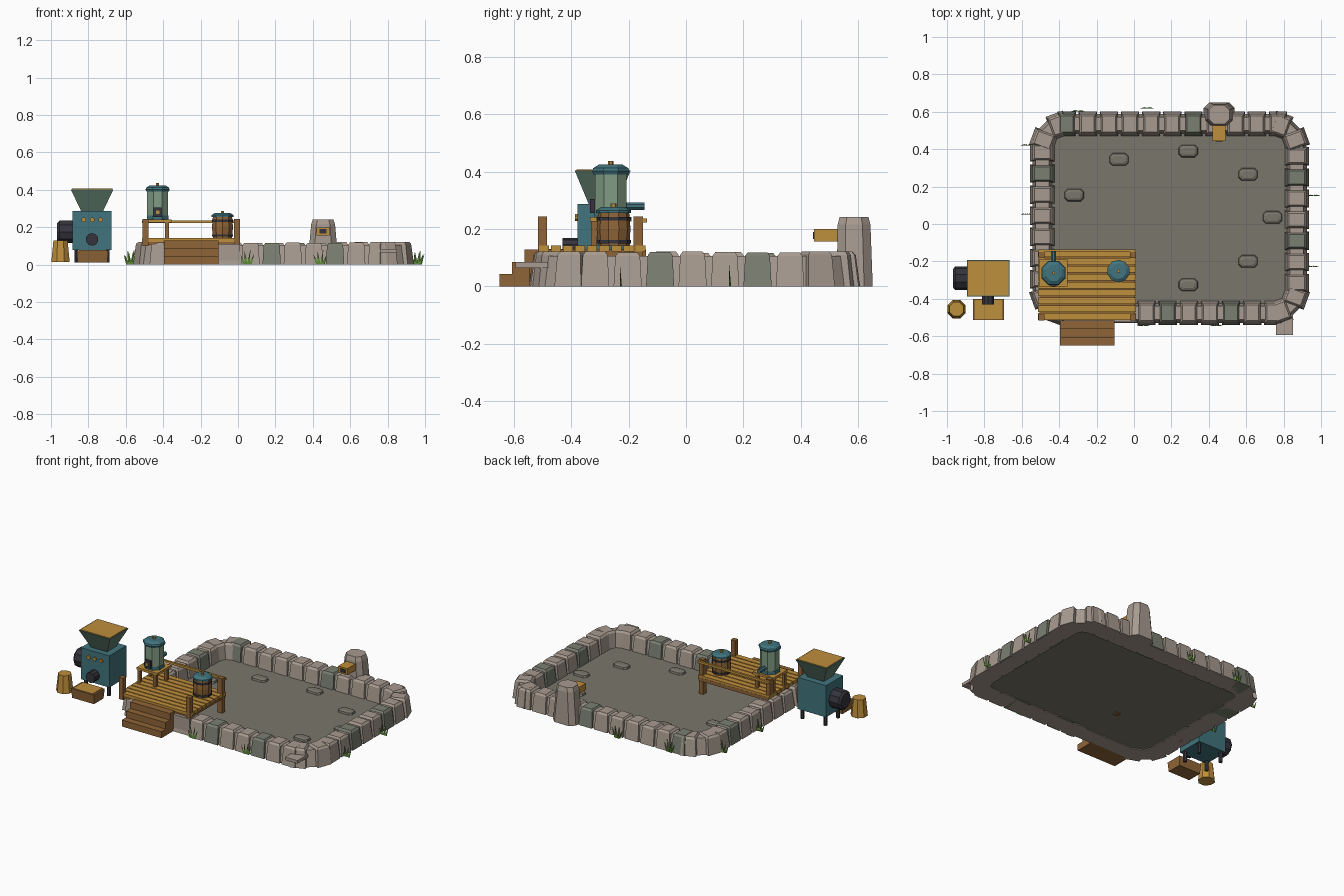
import bpy, bmesh, math, random
from mathutils import Matrix, Vector

if "Cube" in bpy.data.objects:
    bpy.data.objects.remove(bpy.data.objects["Cube"])

random.seed(4)


def mat(name, hexcol):
    def lin(c):
        return c / 12.92 if c <= 0.04045 else ((c + 0.055) / 1.055) ** 2.4
    m = bpy.data.materials.new(name)
    rgb = [lin(int(hexcol[i:i + 2], 16) / 255) for i in (0, 2, 4)]
    m.diffuse_color = (*rgb, 1)
    m.use_nodes = True
    m.node_tree.nodes["Principled BSDF"].inputs["Base Color"].default_value = m.diffuse_color
    return m


STONE = mat("pale_stone", "A89B90")
MOSS = mat("mossy_stone", "7B7F71")
FLOOR = mat("basin_floor", "7A776B")
LIGHT = mat("light_wood", "BE8E3C")
BROWN = mat("brown_wood", "8F6537")
TEAL = mat("teal_metal", "41747D")
GREEN = mat("pale_green", "809D84")
HOPPER = mat("hopper_green", "5F7C6C")
DARK = mat("dark_metal", "35343C")
GRASS = mat("grass_green", "5C8A38")


def finish(name, bm, m):
    bmesh.ops.recalc_face_normals(bm, faces=bm.faces)
    me = bpy.data.meshes.new(name)
    bm.to_mesh(me)
    bm.free()
    me.materials.append(m)
    ob = bpy.data.objects.new(name, me)
    bpy.context.collection.objects.link(ob)
    return ob


def box(name, x0, x1, y0, y1, z0, z1, m):
    bm = bmesh.new()
    bmesh.ops.create_cube(bm, size=1, matrix=Matrix.Translation(
        ((x0 + x1) / 2, (y0 + y1) / 2, (z0 + z1) / 2)) @ Matrix.Diagonal((x1 - x0, y1 - y0, z1 - z0, 1)))
    return finish(name, bm, m)


def loft(name, rings, m):
    """Closed skin through a list of equal-length point rings."""
    bm = bmesh.new()
    rs = [[bm.verts.new(p) for p in r] for r in rings]
    n = len(rs[0])
    for a, b in zip(rs, rs[1:]):
        for i in range(n):
            bm.faces.new((a[i], a[(i + 1) % n], b[(i + 1) % n], b[i]))
    bm.faces.new(rs[0])
    bm.faces.new(rs[-1])
    return finish(name, bm, m)


def lathe(name, loc, prof, m, n=8, axis='Z', sx=1, sy=1):
    """Faceted round part; prof is a list of (radius, height)."""
    rot = {'Z': Matrix(), 'X': Matrix.Rotation(math.pi / 2, 4, 'Y'), 'Y': Matrix.Rotation(-math.pi / 2, 4, 'X')}[axis]
    T = Matrix.Translation(loc) @ rot
    return loft(name, [[T @ Vector((sx * r * math.cos(2 * math.pi * (i + .5) / n),
                                    sy * r * math.sin(2 * math.pi * (i + .5) / n), h))
                        for i in range(n)] for r, h in prof], m)


def rect(cx, cy, hx, hy, z, c=0.0):
    """Rectangle ring, with cut corners when c > 0."""
    if not c:
        return [Vector((cx + a * hx, cy + b * hy, z)) for a, b in ((-1, -1), (1, -1), (1, 1), (-1, 1))]
    return [Vector((cx + x, cy + y, z)) for x, y in (
        (-hx + c, -hy), (hx - c, -hy), (hx, -hy + c), (hx, hy - c),
        (hx - c, hy), (-hx + c, hy), (-hx, hy - c), (-hx, -hy + c))]


# --- Basin: rounded ring wall and floor ---
CX, CY, HX, HY, R = 0.19, 0.03, 0.68, 0.505, 0.13
CORNERS = ((1, 1, 0), (-1, 1, 90), (-1, -1, 180), (1, -1, 270))


def outline(off, z):
    pts = []
    for sx, sy, a0 in CORNERS:
        for k in range(4):
            a = math.radians(a0 + 30 * k)
            pts.append((CX + sx * (HX - R) + (R + off) * math.cos(a),
                        CY + sy * (HY - R) + (R + off) * math.sin(a), z))
    return pts


bm = bmesh.new()
prof = [(0.054, 0), (0.036, 0.106), (-0.036, 0.106), (-0.054, 0)]
rs = [[bm.verts.new(p) for p in outline(o, z)] for o, z in prof]
for a, b in zip(rs, rs[1:] + rs[:1]):
    for i in range(16):
        bm.faces.new((a[i], a[(i + 1) % 16], b[(i + 1) % 16], b[i]))
finish("wall_core", bm, STONE)
loft("basin_floor", [outline(-0.045, 0.006), outline(-0.045, 0.016)], FLOOR)


def wall_stone(x, y, ang, dark):
    h = 0.119 + random.uniform(-0.004, 0.004)
    T = Matrix.Translation((x, y, 0)) @ Matrix.Rotation(ang, 4, 'Z')
    rings = [rect(0, 0, 0.049, 0.066, 0), rect(0, 0, 0.043, 0.052, h - 0.012),
             rect(0, 0, 0.034, 0.042, h)]
    loft("wall_stone", [[T @ p for p in r] for r in rings], MOSS if dark else STONE)


P = 0.113
for k in range(-1, 6):
    wall_stone(0.18 + P * k, CY - HY, 0, k in (0, 3))
for k in range(11):
    wall_stone(-0.36 + P * k, CY + HY, 0, k in (0, 6))
for k in range(-2, 5):
    wall_stone(CX + HX, -0.09 + P * k, math.pi / 2, k in (0, 3))
    wall_stone(CX - HX, 0.27 + P * (k - 3), math.pi / 2, k == 3)
for sx, sy, a0 in CORNERS:
    for d in (20, 70):
        a = math.radians(a0 + d)
        wall_stone(CX + sx * (HX - R) + R * math.cos(a), CY + sy * (HY - R) + R * math.sin(a),
                   a + math.pi / 2, False)

# Plain wall panel beneath the deck, overflow lip, loose floor stones
box("deck_wall_panel", -0.40, 0.012, -0.525, -0.43, 0, 0.11, STONE)
box("overflow_lip", 0.76, 0.85, -0.593, -0.48, 0.065, 0.085, STONE)
for x, y in ((-.08, .345), (.29, .39), (.61, .265), (.74, .035), (.61, -.2), (.29, -.325), (-.32, .155)):
    loft("floor_stone", [rect(x, y, .052, .034, .014, .016), rect(x, y, .048, .030, .028, .016),
                         rect(x, y, .034, .018, .034, .01)], FLOOR)

# --- Inlet pillar with wooden spout ---
loft("inlet_pillar", [rect(.455, .587, .083, .063, 0, .03), rect(.455, .585, .064, .057, .215, .028),
                      rect(.455, .585, .055, .05, .242, .025)], STONE)
box("spout", .421, .489, .445, .54, .157, .20, LIGHT)
box("spout_opening", .436, .474, .442, .447, .166, .19, DARK)

# --- Deck, frame, stairs, posts and rail ---
box("deck_frame", -.505, .005, -.505, -.14, .105, .128, BROWN)
n, y0, w = 9, -0.512, 0.378 / 9
for i in range(n):
    box("deck_plank", -.512, .012, y0 + i * w, y0 + (i + 1) * w - .007, .122, .143, LIGHT)
for i in range(3):
    box("stair", -.395, -.105, -.65 + .044 * i, -.515, .043 * i, .043 * (i + 1), BROWN)
for x in (-.495, -.005):
    box("front_post", x - .016, x + .016, -.515, -.484, .10, .244, BROWN)
    box("back_post", x - .016, x + .016, -.182, -.15, 0, .244, BROWN)
box("back_rail", -.512, .012, -.15, -.136, .222, .237, LIGHT)

# --- Stand with tall green vessel ---
VX, VY = -.43, -.262
box("stand_top", -.508, -.355, -.335, -.19, .226, .241, LIGHT)
for x in (-.495, -.38):
    for y in (-.32, -.205):
        box("stand_leg", x - .01, x + .01, y - .01, y + .01, .14, .228, BROWN)
V = (VX, VY, 0)
lathe("vessel_base", V, [(.062, .24), (.062, .262)], TEAL)
lathe("vessel_body", V, [(.060, .26), (.060, .395)], GREEN)
lathe("vessel_cap", V, [(.064, .39), (.070, .402), (.066, .412), (.045, .424)], TEAL)
lathe("vessel_knob", V, [(.009, .42), (.009, .436)], LIGHT, 6)
box("vessel_panel", VX - .022, VX + .022, VY - .072, VY - .05, .256, .305, DARK)
box("vessel_light", VX - .009, VX + .009, VY - .076, VY - .07, .272, .29, LIGHT)
lathe("vessel_pipe", (VX, VY + .05, .28), [(.014, 0), (.014, .067)], TEAL, 8, 'Y')

# --- Lidded wooden barrel ---
B = (-.083, -.252, 0)
lathe("barrel", B, [(.054, .142), (.059, .2), (.054, .258)], BROWN, 10)
for z in (.156, .235):
    lathe("barrel_hoop", B, [(.060, z - .006), (.060, z + .006)], DARK, 10)
lathe("barrel_lid", B, [(.061, .255), (.061, .265), (.042, .277)], TEAL, 10)
lathe("barrel_knob", B, [(.01, .275), (.01, .288)], LIGHT, 6)

# --- Feed machine ---
MX, MY = -.78, -.29
box("machine_body", -.885, -.677, -.378, -.2, .078, .287, TEAL)
for x in (-.865, -.697):
    for y in (-.355, -.223):
        lathe("machine_leg", (x, y, 0), [(.012, .012), (.012, .08)], DARK, 6)
loft("hopper", [rect(MX, MY, .058, .048, .285), rect(MX, MY, .114, .097, .403)], HOPPER)
loft("hopper_grain", [rect(MX, MY, .108, .091, .398), rect(MX, MY, .108, .091, .407)], LIGHT)
lathe("motor", (-.967, MY, .175), [(.05, 0), (.063, .012), (.063, .085)], DARK, 10, 'X')
lathe("feed_nozzle", (MX, -.43, .135), [(.034, 0), (.034, .06)], DARK, 10, 'Y')
for dx in (-.045, 0, .045):
    lathe("button", (MX + dx, -.387, .24), [(.013, 0), (.013, .012)], LIGHT, 8, 'Y')

# Feed crate and bucket
loft("crate", [rect(-.778, -.458, .08, .05, .012), rect(-.778, -.458, .084, .056, .075)], BROWN)
loft("crate_grain", [rect(-.778, -.458, .072, .052, .07), rect(-.778, -.458, .072, .052, .079)], LIGHT)
lathe("bucket", (-.949, -.455, 0), [(.053, .015), (.041, .13)], LIGHT)

# --- Grass tufts ---
for x, y in ((-.57, .42), (-.575, .05), (-.3, .602), (.07, .618), (.05, -.545), (.44, -.545),
             (.96, .15), (.955, -.23)):
    bm = bmesh.new()
    for dx, lean, h in ((-.015, -.022, .055), (-.006, -.009, .075), (.006, .01, .08), (.015, .022, .06)):
        a, b, d = (bm.verts.new((x + dx + s, y + t, 0)) for s, t in ((-.008, 0), (.008, 0), (0, .007)))
        tip = bm.verts.new((x + dx + lean, y, h))
        for f in ((a, b, tip), (b, d, tip), (d, a, tip), (a, d, b)):
            bm.faces.new(f)
    finish("grass_tuft", bm, GRASS)
